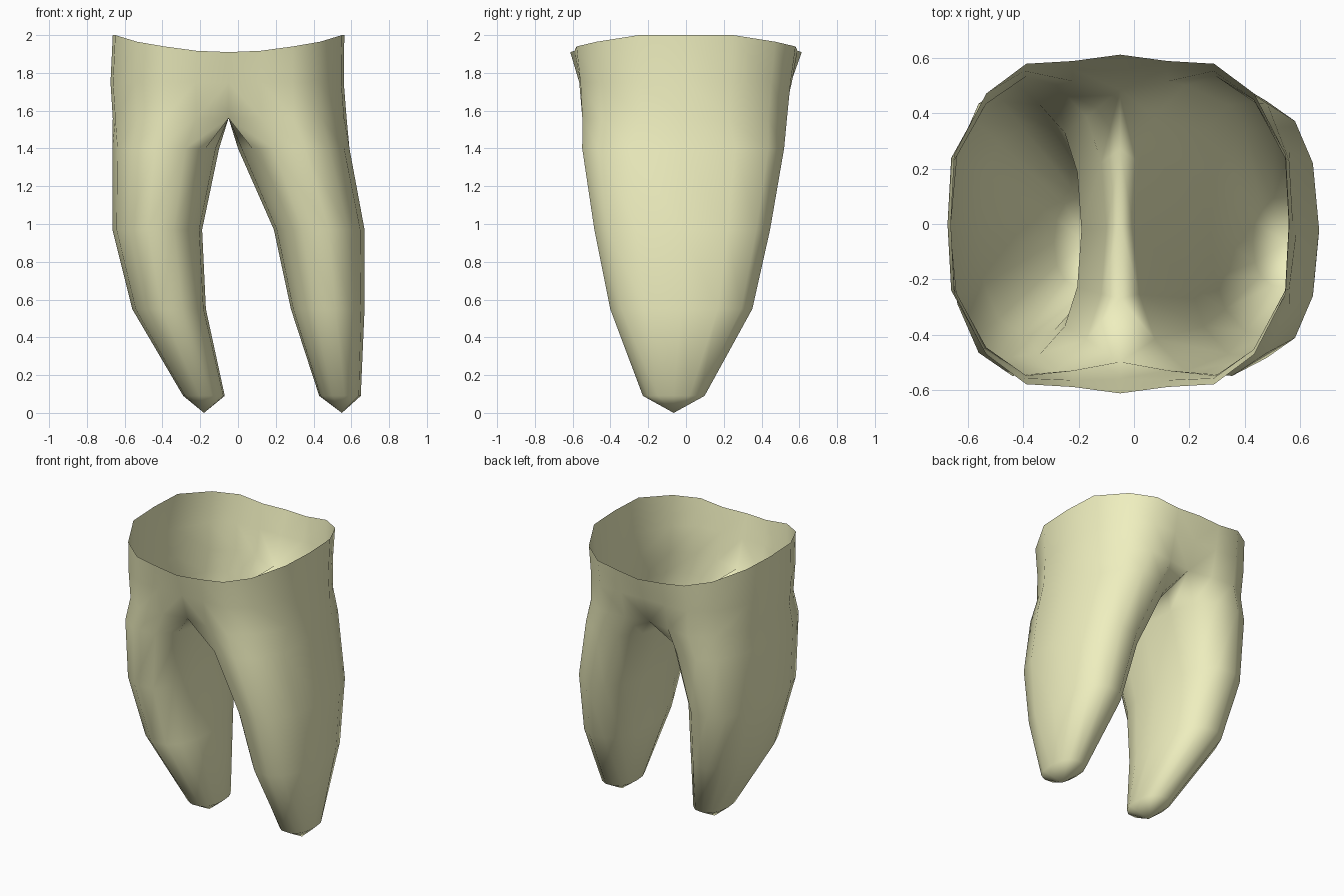
import bpy, bmesh
from math import sin, cos, radians

if "Cube" in bpy.data.objects:
    bpy.data.objects.remove(bpy.data.objects["Cube"])

MID = -0.05
# half outline of the rim, from front middle round to the side: (x offset, y, z)
RIM = [(0, .613, 1.91), (.17, .59, 1.917), (.34, .58, 1.94),
       (.485, .472, 1.965), (.60, .25, 2.0), (.613, 0, 2.0)]
# leg rings: z, outer x, inner x, front y, back y
LEFT = [(1.40, -.665, -.10, -.555, .525), (.97, -.665, -.19, -.49, .45),
        (.55, -.56, -.17, -.405, .355), (.09, -.29, -.07, -.23, .10)]
RIGHT = [(1.40, .59, .0, -.555, .525), (.97, .67, .19, -.49, .45),
         (.55, .67, .28, -.405, .355), (.09, .65, .43, -.23, .10)]


def spow(v, e=.85):
    return (abs(v) ** e) * (1 if v >= 0 else -1)


def body_arc(s, half, z, front, back, pinch):
    """Outer half of a body ring, front middle to back middle."""
    pts = []
    for k in range(11):
        i = min(k, 10 - k)
        x, y, rz = RIM[i]
        y *= (front if k < 5 else back) / .613
        if i == 0:
            y *= pinch
        elif i == 1:
            y *= (1 + pinch) / 2 + .02 * (pinch < 1)
        pts.append((MID + s * x * half / .613, y if k > 5 else -y, rz if z is None else z))
    return pts


def leg_ring(z, xo, xi, yf, yb):
    """Closed ring: 11 outer points, then 3 on the inner wall."""
    angles = [-135 + 27 * k for k in range(11)] + [157.5, 180, 202.5]
    cx, rx, cy, ry = (xo + xi) / 2, (xo - xi) / 2, (yf + yb) / 2, (yb - yf) / 2
    return [(cx + rx * spow(cos(radians(a))), cy + ry * spow(sin(radians(a))), z)
            for a in angles]


def add_side(bm, s, halves, rows, tip):
    # open body half
    arcs = [body_arc(s, halves[0], None, .613, .613, 1),
            body_arc(s, halves[1], 1.75, .59, .585, .95),
            body_arc(s, halves[2], 1.56, .58, .565, .86)]
    # arch between the legs closes the lowest body ring
    saddle = [(MID, y, 1.56) for y in (.27, 0, -.27)]
    arcs = [[bm.verts.new(p) for p in a] for a in arcs]
    for a, b in zip(arcs, arcs[1:]):
        for k in range(10):
            bm.faces.new((a[k], a[k + 1], b[k + 1], b[k]))
    # leg
    rings = [arcs[-1] + [bm.verts.new(p) for p in saddle]]
    rings += [[bm.verts.new(p) for p in leg_ring(*r)] for r in rows]
    for a, b in zip(rings, rings[1:]):
        for k in range(14):
            j = (k + 1) % 14
            bm.faces.new((a[k], a[j], b[j], b[k]))
    # blunt point
    t = bm.verts.new(tip)
    last = rings[-1]
    for k in range(14):
        bm.faces.new((last[k], last[(k + 1) % 14], t))


bm = bmesh.new()
add_side(bm, -1, (.613, .625, .613), LEFT, (-.18, -.065, 0))
add_side(bm, 1, (.613, .61, .625), RIGHT, (.55, -.065, 0))
bmesh.ops.remove_doubles(bm, verts=bm.verts, dist=.0005)
bmesh.ops.recalc_face_normals(bm, faces=bm.faces)
# make sure the outside faces outward
side = max(bm.faces, key=lambda f: f.calc_center_median().x)
if side.normal.x < 0:
    bmesh.ops.reverse_faces(bm, faces=bm.faces)
for f in bm.faces:
    f.smooth = True

mesh = bpy.data.meshes.new("two_pronged_root")
bm.to_mesh(mesh)
bm.free()
root = bpy.data.objects.new("two_pronged_root", mesh)
bpy.context.collection.objects.link(root)
mat = bpy.data.materials.new("pale_yellow")
mat.diffuse_color = (.86, .86, .52, 1)
mat.use_nodes = True
mat.node_tree.nodes["Principled BSDF"].inputs["Base Color"].default_value = mat.diffuse_color
mesh.materials.append(mat)
